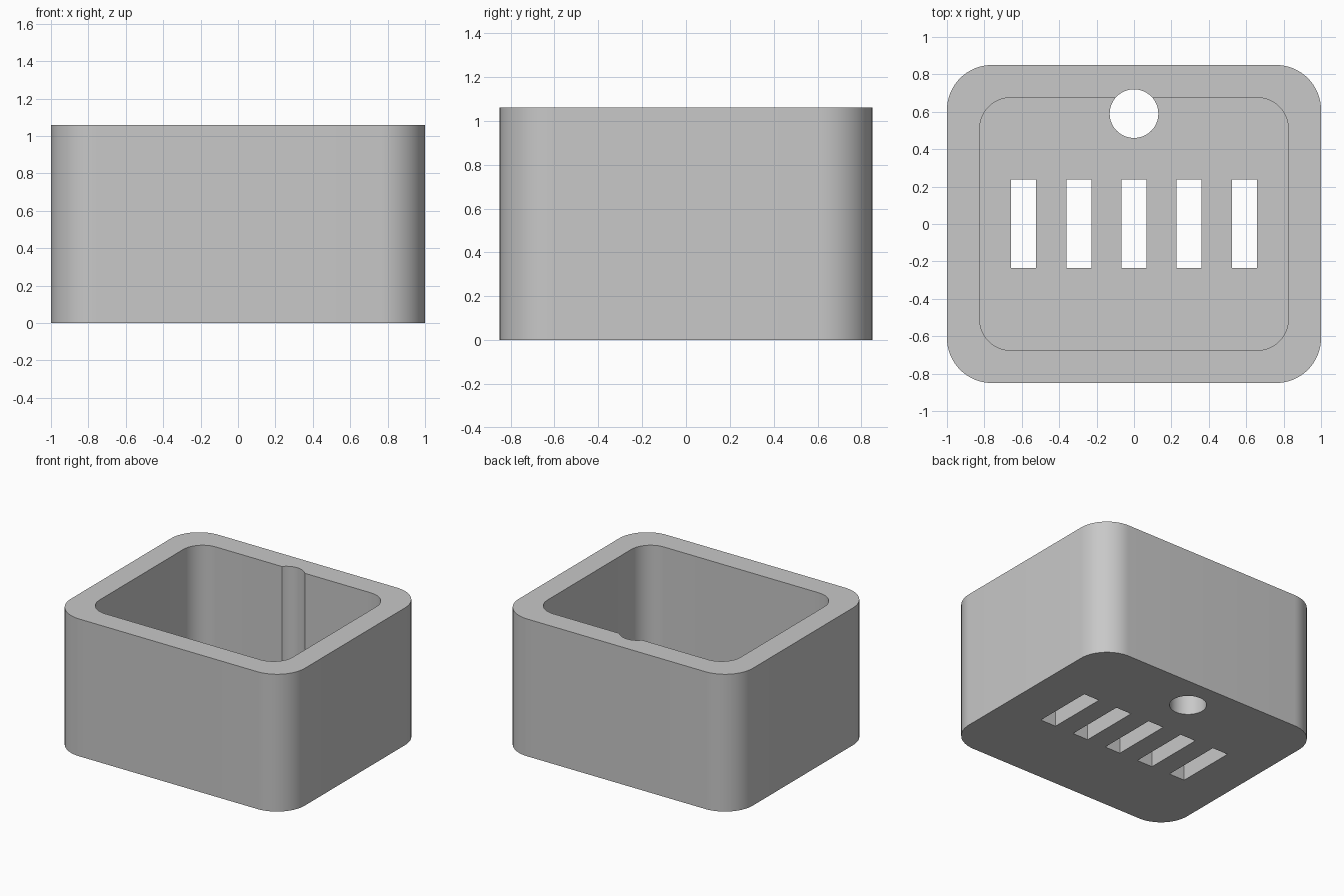
import bpy
import bmesh
from math import cos, sin, pi, radians

HEIGHT = 1.06
WALL = 0.175
FLOOR = 0.175

cube = bpy.data.objects.get("Cube")
if cube:
    bpy.data.objects.remove(cube, do_unlink=True)


def rounded_outline(half_x, half_y, radius, steps=16):
    """Rounded rectangle, one arc per corner."""
    points = []
    for quarter, (sx, sy) in enumerate(((1, 1), (-1, 1), (-1, -1), (1, -1))):
        for i in range(steps + 1):
            a = (quarter + i / steps) * pi / 2
            points.append((sx * (half_x - radius) + radius * cos(a),
                           sy * (half_y - radius) + radius * sin(a)))
    return points


def prism(name, outline, bottom, top, centre=(0, 0)):
    """Extrude a closed outline straight up."""
    bm = bmesh.new()
    base = bm.faces.new([bm.verts.new((x + centre[0], y + centre[1], bottom))
                         for x, y in outline])
    raised = bmesh.ops.extrude_face_region(bm, geom=[base])["geom"]
    verts = [v for v in raised if isinstance(v, bmesh.types.BMVert)]
    bmesh.ops.translate(bm, verts=verts, vec=(0, 0, top - bottom))
    bmesh.ops.recalc_face_normals(bm, faces=bm.faces)
    mesh = bpy.data.meshes.new(name)
    bm.to_mesh(mesh)
    bm.free()
    obj = bpy.data.objects.new(name, mesh)
    bpy.context.collection.objects.link(obj)
    return obj


def cut(target, cutter):
    """Subtract the cutter, then discard it."""
    cutter.hide_render = True
    mod = target.modifiers.new(cutter.name, "BOOLEAN")
    mod.operation = "DIFFERENCE"
    mod.solver = "EXACT"
    mod.object = cutter
    bpy.ops.object.select_all(action="DESELECT")
    target.select_set(True)
    bpy.context.view_layer.objects.active = target
    bpy.ops.object.modifier_apply(modifier=mod.name)
    bpy.data.objects.remove(cutter, do_unlink=True)


# Outer body with rounded upright corners
box = prism("open_box", rounded_outline(1, 0.85, 0.24), 0, HEIGHT)

# Cavity, open at the top
cut(box, prism("cavity_cutter", rounded_outline(1 - WALL, 0.85 - WALL, 0.165),
               FLOOR, HEIGHT + 0.1))

# Round hole through the floor that also grooves the back wall
circle = [(0.13 * cos(i * pi / 32), 0.13 * sin(i * pi / 32)) for i in range(64)]
cut(box, prism("hole_cutter", circle, -0.1, HEIGHT + 0.2, (0, 0.59)))

# Row of five slots in the floor
slot = [(-0.067, -0.237), (0.067, -0.237), (0.067, 0.237), (-0.067, 0.237)]
for i in range(-2, 3):
    cut(box, prism("slot_cutter", slot, -0.1, FLOOR + 0.1, (i * 0.295, 0.002)))

# Plain grey finish
grey = bpy.data.materials.new("light_grey")
grey.use_nodes = True
colour = (0.58, 0.58, 0.58, 1)
grey.diffuse_color = colour
grey.node_tree.nodes["Principled BSDF"].inputs["Base Color"].default_value = colour
box.data.materials.clear()
box.data.materials.append(grey)

bpy.ops.object.shade_smooth_by_angle(angle=radians(30))
